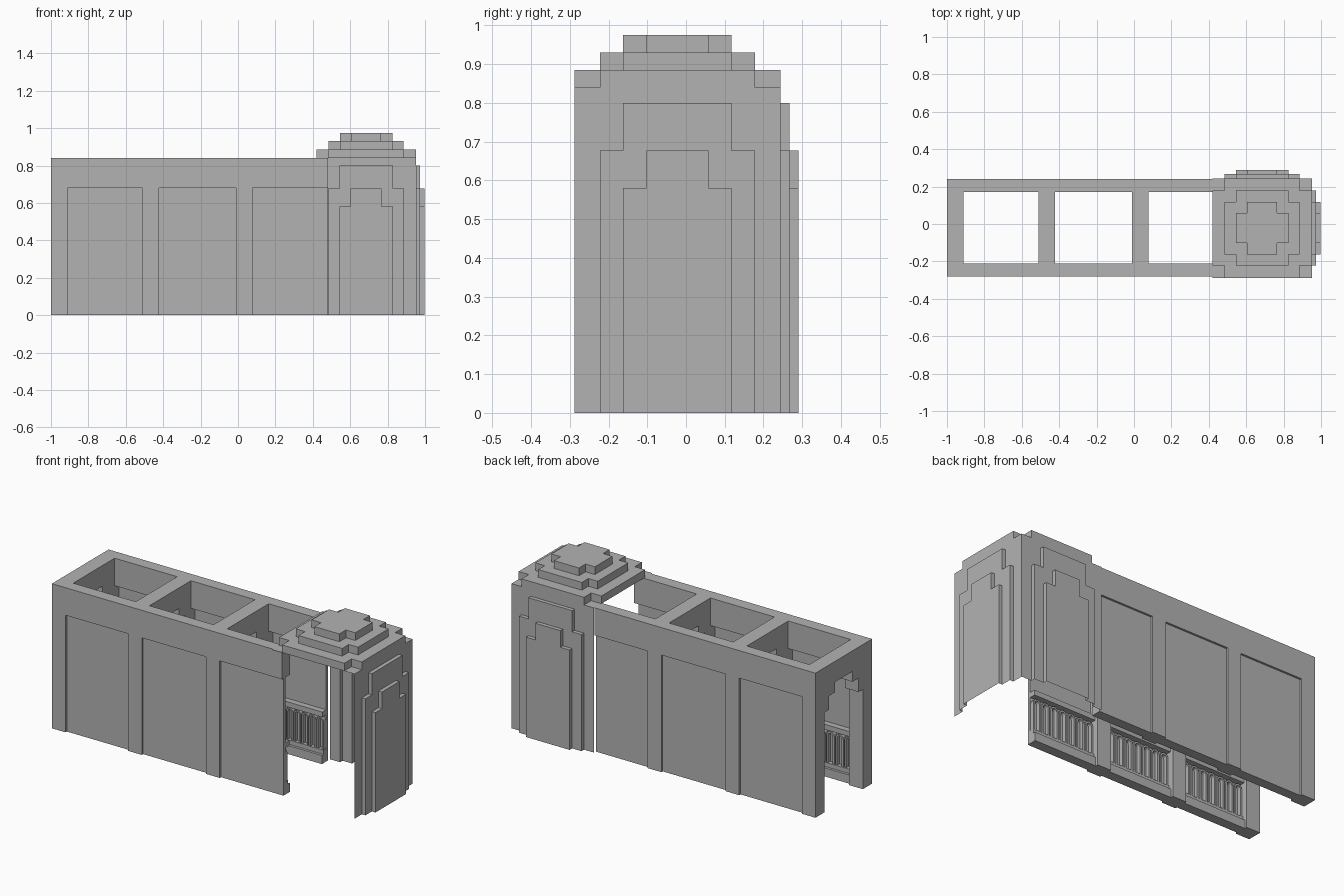
import bpy, bmesh, math
from mathutils import Vector

if "Cube" in bpy.data.objects:
    bpy.data.objects.remove(bpy.data.objects["Cube"])

stone = bpy.data.materials.new("grey stone")
stone.diffuse_color = (0.45, 0.45, 0.45, 1)
stone.use_nodes = True
stone.node_tree.nodes["Principled BSDF"].inputs["Base Color"].default_value = stone.diffuse_color


def finish(name, bm, fix=True):
    bmesh.ops.remove_doubles(bm, verts=bm.verts, dist=1e-5)
    if fix:
        bmesh.ops.recalc_face_normals(bm, faces=bm.faces)
    me = bpy.data.meshes.new(name)
    bm.to_mesh(me)
    bm.free()
    me.materials.append(stone)
    ob = bpy.data.objects.new(name, me)
    bpy.context.collection.objects.link(ob)
    return ob


def box(bm, x0, x1, y0, y1, z0, z1):
    prism(bm, [(x0, y0, z0), (x1, y0, z0), (x1, y1, z0), (x0, y1, z0)], (0, 0, z1 - z0))


def prism(bm, pts, vec):
    n = len(pts)
    a = [bm.verts.new(p) for p in pts]
    b = [bm.verts.new(Vector(p) + Vector(vec)) for p in pts]
    bm.faces.new(a[::-1])
    bm.faces.new(b)
    for i in range(n):
        bm.faces.new((a[i], a[(i + 1) % n], b[(i + 1) % n], b[i]))


def stepped_sheet(name, us, vs, height, place, border=None):
    """Single-skin sheet of flat cells joined by vertical steps."""
    bm = bmesh.new()

    def quad(*p):
        bm.faces.new([bm.verts.new(place(*q)) for q in p])

    def cell(i, j):
        if 0 <= i < len(us) - 1 and 0 <= j < len(vs) - 1:
            return height((us[i] + us[i + 1]) / 2, (vs[j] + vs[j + 1]) / 2)
        return border

    for i in range(-1, len(us) - 1):
        for j in range(-1, len(vs) - 1):
            h = cell(i, j)
            if i >= 0 and j >= 0:
                quad((us[i], vs[j], h), (us[i + 1], vs[j], h),
                     (us[i + 1], vs[j + 1], h), (us[i], vs[j + 1], h))
            r, t = cell(i + 1, j), cell(i, j + 1)
            if j >= 0 and None not in (h, r) and h != r:
                u = us[i + 1]
                quad((u, vs[j], h), (u, vs[j + 1], h), (u, vs[j + 1], r), (u, vs[j], r))
            if i >= 0 and None not in (h, t) and h != t:
                v = vs[j + 1]
                quad((us[i], v, h), (us[i + 1], v, h), (us[i + 1], v, t), (us[i], v, t))
    return finish(name, bm)


# ---- corridor -------------------------------------------------------------
MID, HALF, TOP = -0.02, 0.26, 0.84
BAYS = [-1.0, -0.51, -0.01]
PW = 0.088

# stepped cross arches
half_arch = [(0.175, 0), (0.175, 0.58), (0.135, 0.58), (0.135, 0.66), (0.08, 0.66), (0.08, 0.72)]
outline = [(-HALF, 0), (-HALF, TOP), (HALF, TOP), (HALF, 0)]
outline += half_arch + [(-y, z) for y, z in reversed(half_arch)]
for k, x in enumerate(BAYS):
    bm = bmesh.new()
    prism(bm, [(x, MID + y, z) for y, z in outline], (PW, 0, 0))
    finish(f"cross_arch_{k}", bm)


def side_wall(label, s, x_end):
    def ybox(bm, x0, x1, d0, d1, z0, z1):      # d = depth in from outer face
        ya, yb = sorted((MID + s * (HALF - d0), MID + s * (HALF - d1)))
        box(bm, x0, x1, ya, yb, z0, z1)

    bm = bmesh.new()
    ybox(bm, -1, x_end, 0, 0.07, 0.68, TOP)
    finish(label + "_header", bm)
    bm = bmesh.new()
    ybox(bm, -1, x_end, 0.012, 0.03, 0, 0.68)
    finish(label + "_panel", bm)

    # inner balustrades with rows of little arches
    bm = bmesh.new()
    for i, x in enumerate(BAYS):
        a = x + PW
        b = BAYS[i + 1] if i < 2 else x_end
        ybox(bm, a, b, 0.03, 0.07, 0, 0.05)
        ybox(bm, a, b, 0.03, 0.055, 0.05, 0.075)
        ybox(bm, a, b, 0.03, 0.065, 0.27, 0.30)
        n = 7
        step = (b - a) / n
        y = MID + s * (HALF - 0.03)
        for k in range(n):
            c, r0, r1 = a + (k + 0.5) * step, step * 0.44, step * 0.26
            zc = 0.26 - r0
            arc = [math.pi * t / 6 for t in range(7)]
            pts = [(c + r0, y, 0.075)]
            pts += [(c + r0 * math.cos(t), y, zc + r0 * math.sin(t)) for t in arc]
            pts += [(c - r0, y, 0.075), (c - r1, y, 0.075)]
            pts += [(c + r1 * math.cos(t), y, zc + r1 * math.sin(t)) for t in arc[::-1]]
            pts += [(c + r1, y, 0.075)]
            prism(bm, pts, (0, -s * 0.022, 0))
    finish(label + "_balustrade", bm)


side_wall("front_wall", -1, 0.48)
side_wall("back_wall", 1, 0.42)

# ---- corner pavilion ------------------------------------------------------
CX, CY, H = 0.685, -0.022, 0.266
STEPS = [0.08, 0.14, 0.20, H]


def grid(c):
    return [c - s for s in reversed(STEPS)] + [c + s for s in STEPS]


def dome_height(x, y):
    big, small = max(abs(x - CX), abs(y - CY)), min(abs(x - CX), abs(y - CY))
    for outer, inner, z in ((0.14, 0.08, 0.975), (0.20, 0.14, 0.93), (H, 0.20, 0.885)):
        if big < outer and small < inner:
            return z
    return TOP


stepped_sheet("stepped_dome", grid(CX), grid(CY), dome_height,
              lambda x, y, h: (x, y, h), border=TOP)

ZS = [0, 0.58, 0.677, 0.80, TOP]


def relief(c):
    def depth(u, z):
        d = abs(u - c)
        if (d < 0.14 and z < 0.58) or (d < 0.08 and z < 0.677):
            return 0.046
        if (d < 0.20 and z < 0.677) or (d < 0.14 and z < 0.80):
            return 0.023
        return 0.0
    return depth


stepped_sheet("pavilion_right_wall", grid(CY), ZS, relief(CY),
              lambda u, z, h: (CX + H + h, u, z))
stepped_sheet("pavilion_back_wall", grid(CX), ZS, relief(CX),
              lambda u, z, h: (u, CY + H + h, z))
